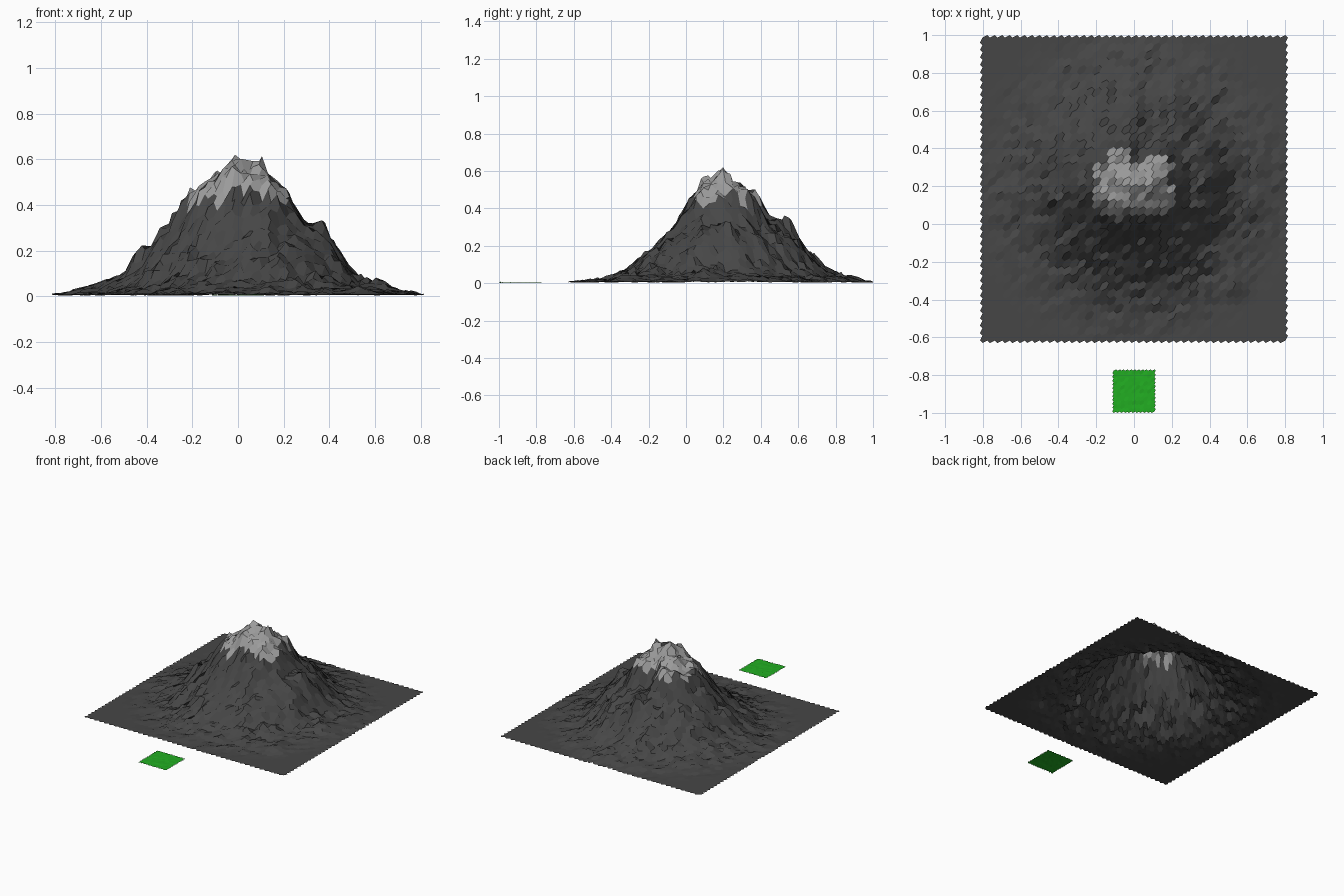
import bpy, bmesh, math
from mathutils import Vector, noise

if "Cube" in bpy.data.objects:
    bpy.data.objects.remove(bpy.data.objects["Cube"])

CX, CY = 0.0, 0.2            # summit axis
# slope heights at every 0.1 of radius, by compass direction
RIGHT = (.53, .54, .49, .31, .25, .10, .045, .025, .008)
BACK = (.53, .51, .42, .29, .22, .12, .045, .025, .005)
LEFT = (.53, .54, .47, .32, .20, .10, .045, .02, .008)
FRONT = (.53, .54, .40, .26, .16, .08, .035, .015, .008)
# local peaks and hollows: x, y, height, radius
BUMPS = ((-.02, .20, .10, .045), (.10, .20, .05, .05), (-.01, .09, .04, .05),
         (.04, .38, -.07, .05), (.38, .22, .06, .05), (.02, .55, .08, .06),
         (-.08, .38, .05, .05), (.14, .34, .04, .05),
         (.62, .1, .04, .05), (.54, -.33, .03, .06))


def sample(profile, r):
    t = min(r / 0.1, len(profile) - 1.001)
    i = int(t)
    f = t - i
    return profile[i] * (1 - f) + profile[i + 1] * f


def mountain_height(x, y):
    dx, dy = x - CX, y - CY
    r = math.hypot(dx, dy)
    c, s = (dx / r, dy / r) if r > 1e-6 else (1, 0)
    h = (sample(RIGHT if c > 0 else LEFT, r) * c * c +
         sample(BACK if s > 0 else FRONT, r) * s * s)
    for bx, by, bh, br in BUMPS:
        h += bh * math.exp(-((x - bx) ** 2 + (y - by) ** 2) / (br * br))
    # crags fade out towards the flat border
    fade = max(0.0, min(1.0, (0.9 - r) / 0.42))
    crag = noise.noise(Vector((x * 8, y * 8, 3.1))) * .02
    crag += noise.noise(Vector((x * 17, y * 17, 7.7))) * .03
    crag += noise.noise(Vector((x * 37, y * 37, 2.3))) * .045
    gully = noise.noise(Vector((c * 4, s * 4, r * 2))) * .02 * min(1, r / .2)
    return max(0.003, h + (crag + gully) * fade ** 1.3)


def lawn_height(x, y):
    return .005 + .004 * noise.noise(Vector((x * 75, y * 75, 1)))


def material(name, rgb):
    m = bpy.data.materials.new(name)
    m.diffuse_color = (*rgb, 1)
    m.use_nodes = True
    m.node_tree.nodes["Principled BSDF"].inputs["Base Color"].default_value = m.diffuse_color
    return m


def hex_sheet(name, x0, x1, y0, y1, n, height, mats, pick):
    """Sheet of hexagonal cells: the dual of a triangulated square grid."""
    bm = bmesh.new()
    sx, sy = (x1 - x0) / (n - 2 / 3), (y1 - y0) / (n - 2 / 3)
    low, high = {}, {}
    # the two triangle centroids of each grid square
    for i in range(n):
        for j in range(n):
            for table, ox, oy in ((low, 1 / 3, 0), (high, 0, 1 / 3)):
                x, y = x0 + (i + ox) * sx, y0 + (j + oy) * sy
                table[i, j] = bm.verts.new((x, y, height(x, y)))
    for i in range(1, n):
        for j in range(1, n):
            f = bm.faces.new((low[i, j], high[i, j], low[i - 1, j],
                              high[i - 1, j - 1], low[i - 1, j - 1], high[i, j - 1]))
            f.normal_update()
            if f.normal.z < 0:
                f.normal_flip()
            f.material_index = pick(f.calc_center_median())
    # drop corner points that belong to no cell
    bmesh.ops.delete(bm, geom=[v for v in bm.verts if not v.link_faces], context='VERTS')
    me = bpy.data.meshes.new(name)
    bm.to_mesh(me)
    bm.free()
    for m in mats:
        me.materials.append(m)
    ob = bpy.data.objects.new(name, me)
    bpy.context.collection.objects.link(ob)
    return ob


def snow_line(p):
    return int(p.z > .45 + .08 * noise.noise(Vector((p.x * 17, p.y * 17, 5))))


rock = material("rock", (.062, .062, .062))
snow = material("snow", (.33, .33, .33))
grass = material("grass", (.016, .42, .016))

# mountain with snowy summit
hex_sheet("mountain", -.815, .815, -.63, 1.0, 42, mountain_height, (rock, snow), snow_line)
# separate square of grass in front
hex_sheet("grass_patch", -.115, .115, -1.0, -.77, 12, lawn_height, (grass,), lambda p: 0)
